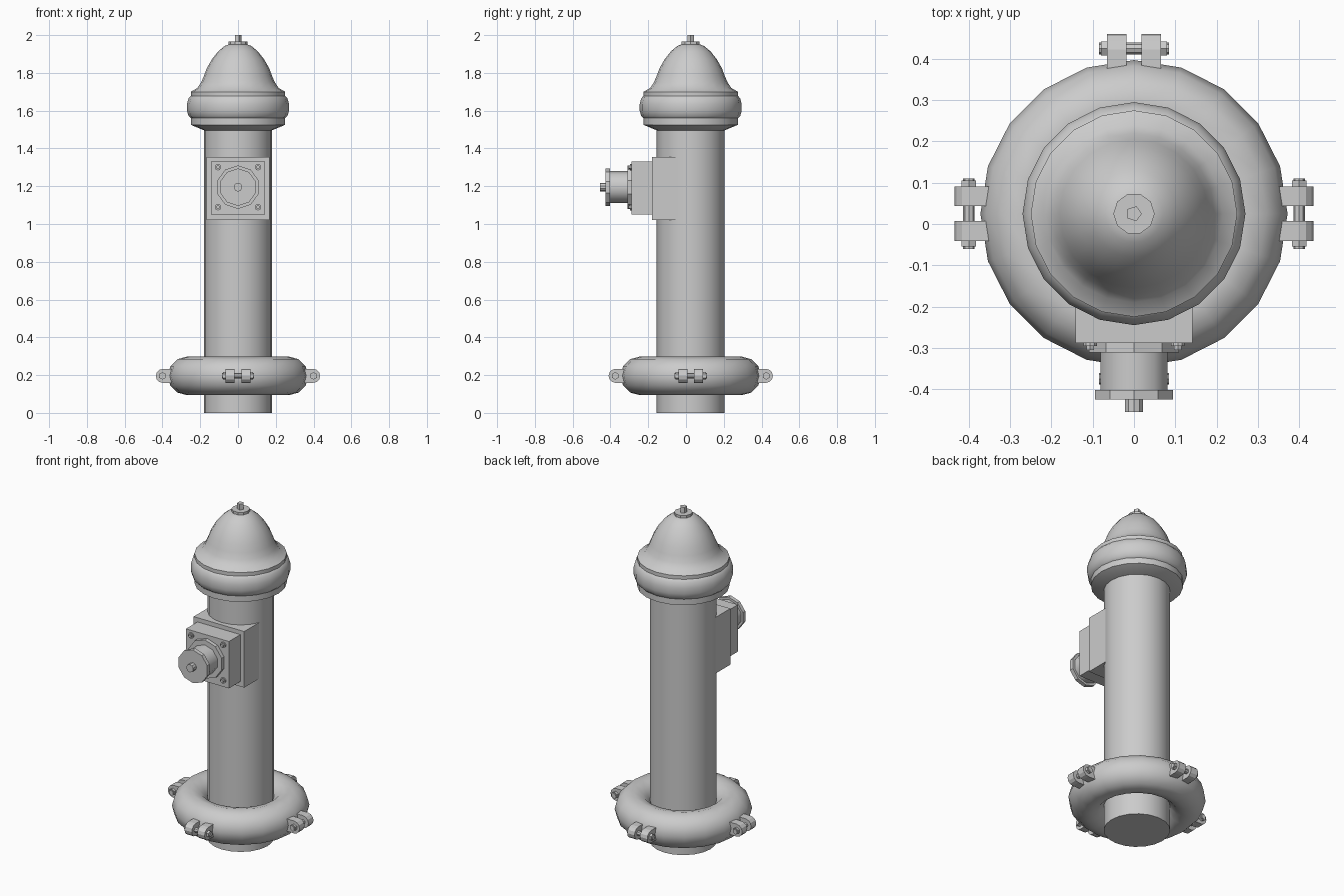
import bpy, math
from mathutils import Matrix, Vector

if "Cube" in bpy.data.objects:
    bpy.data.objects.remove(bpy.data.objects["Cube"])

AXIS_Y = 0.025
SIDES = 20
NOZZLE_Z = 1.195
RING_Z = 0.196

grey = bpy.data.materials.new("plain_grey")
grey.use_nodes = True
colour = (0.6, 0.6, 0.6, 1)
grey.diffuse_color = colour
grey.node_tree.nodes["Principled BSDF"].inputs["Base Color"].default_value = colour


def finish(name, smooth=None):
    ob = bpy.context.object
    ob.name = ob.data.name = name
    ob.data.materials.clear()
    ob.data.materials.append(grey)
    if smooth:
        bpy.ops.object.shade_smooth_by_angle(angle=math.radians(smooth))
    return ob


def lathe(name, profile, sides=SIDES, smooth=35):
    """Spin (radius, z) points around the hydrant axis, with capped ends."""
    verts, faces = [], []
    for r, z in profile:
        for i in range(sides):
            a = math.tau * i / sides
            verts.append((r * math.cos(a), AXIS_Y + r * math.sin(a), z))
    for k in range(len(profile) - 1):
        for i in range(sides):
            j = (i + 1) % sides
            a, b = k * sides, (k + 1) * sides
            faces.append((a + i, a + j, b + j, b + i))
    top = (len(profile) - 1) * sides
    faces += [tuple(reversed(range(sides))), tuple(range(top, top + sides))]
    me = bpy.data.meshes.new(name)
    me.from_pydata(verts, [], faces)
    ob = bpy.data.objects.new(name, me)
    bpy.context.collection.objects.link(ob)
    bpy.ops.object.select_all(action='DESELECT')
    bpy.context.view_layer.objects.active = ob
    ob.select_set(True)
    return finish(name, smooth)


def box(name, x, y, z):
    bpy.ops.mesh.primitive_cube_add(size=1)
    ob = finish(name)
    lo, hi = Vector((x[0], y[0], z[0])), Vector((x[1], y[1], z[1]))
    ob.data.transform(Matrix.Translation((lo + hi) / 2) @ Matrix.Diagonal((*(hi - lo), 1)))
    return ob


def rod_y(name, x, z, r, y0, y1, sides=10, smooth=None):
    """Cylinder lying along y."""
    bpy.ops.mesh.primitive_cylinder_add(vertices=sides, radius=r, depth=y1 - y0)
    ob = finish(name, smooth)
    ob.data.transform(Matrix.Translation((x, (y0 + y1) / 2, z)) @ Matrix.Rotation(math.pi / 2, 4, 'X'))
    return ob


# Barrel, bonnet and top nut
lathe("column", [(0.18, 0), (0.18, 1.52)])
lathe("bonnet_rim", [(0.178, 1.495), (0.25, 1.525), (0.25, 1.70)])
lathe("bonnet_bulge", [(0.24, 1.55), (0.262, 1.572), (0.27, 1.60), (0.27, 1.635),
                       (0.262, 1.665), (0.24, 1.69)], smooth=60)
lathe("bonnet_dome", [(0.25, 1.70), (0.215, 1.72), (0.195, 1.75), (0.18, 1.785), (0.165, 1.825),
                      (0.138, 1.872), (0.105, 1.914), (0.07, 1.943), (0.045, 1.952)], smooth=50)
lathe("bonnet_washer", [(0.05, 1.945), (0.05, 1.966)], 10, None)
lathe("bonnet_nut", [(0.019, 1.96), (0.019, 2.0)], 5, None)

# Base ring
bpy.ops.mesh.primitive_torus_add(location=(0, AXIS_Y, RING_Z), major_segments=SIDES,
                                 minor_segments=12, major_radius=0.27, minor_radius=0.102)
finish("base_ring", 60)

# Front outlet
box("outlet_block", (-0.167, 0.167), (-0.18, 0), (1.02, 1.355))
box("outlet_plate", (-0.142, 0.142), (-0.288, -0.17), (1.05, 1.33))
rod_y("outlet_flange", 0, NOZZLE_Z, 0.115, -0.311, -0.28)
rod_y("outlet_barrel", 0, NOZZLE_Z, 0.085, -0.41, -0.30, smooth=40)
rod_y("outlet_cap", 0, NOZZLE_Z, 0.099, -0.425, -0.402)
rod_y("outlet_cap_nut", 0, NOZZLE_Z, 0.023, -0.455, -0.42)
for sx in (-1, 1):
    for sz in (-1, 1):
        x, z = sx * 0.106, NOZZLE_Z + sz * 0.106
        rod_y("plate_washer", x, z, 0.017, -0.296, -0.28)
        rod_y("plate_bolt", x, z, 0.01, -0.305, -0.28, 6)


def lug_plate(y0, y1):
    """Hinge plate with a rounded outer end, built facing +x."""
    r, cx, inner = 0.037, 0.398, 0.345
    outline = [(inner, -r)]
    outline += [(cx + r * math.cos(a), r * math.sin(a))
                for a in (math.radians(-90 + 30 * i) for i in range(7))]
    outline += [(inner, r)]
    n = len(outline)
    verts = [(x, y, z) for y in (y0, y1) for x, z in outline]
    faces = [tuple(range(n)), tuple(reversed(range(n, 2 * n)))]
    faces += [(i, i + n, (i + 1) % n + n, (i + 1) % n) for i in range(n)]
    me = bpy.data.meshes.new("lug_plate")
    me.from_pydata(verts, [], faces)
    me.materials.append(grey)
    ob = bpy.data.objects.new("lug_plate", me)
    bpy.context.collection.objects.link(ob)
    return ob


# Four bolted lugs around the ring
for k in range(4):
    parts = [lug_plate(0.018, 0.066), lug_plate(-0.066, -0.018)]
    parts.append(rod_y("lug_bolt", 0.4, 0, 0.014, -0.085, 0.085, 8))
    for s in (-1, 1):
        y = sorted((s * 0.064, s * 0.08))
        parts.append(rod_y("lug_nut", 0.4, 0, 0.02, *y, 6))
    for ob in parts:
        ob.data.transform(Matrix.Translation((0, AXIS_Y, RING_Z))
                          @ Matrix.Rotation(k * math.pi / 2, 4, 'Z'))
